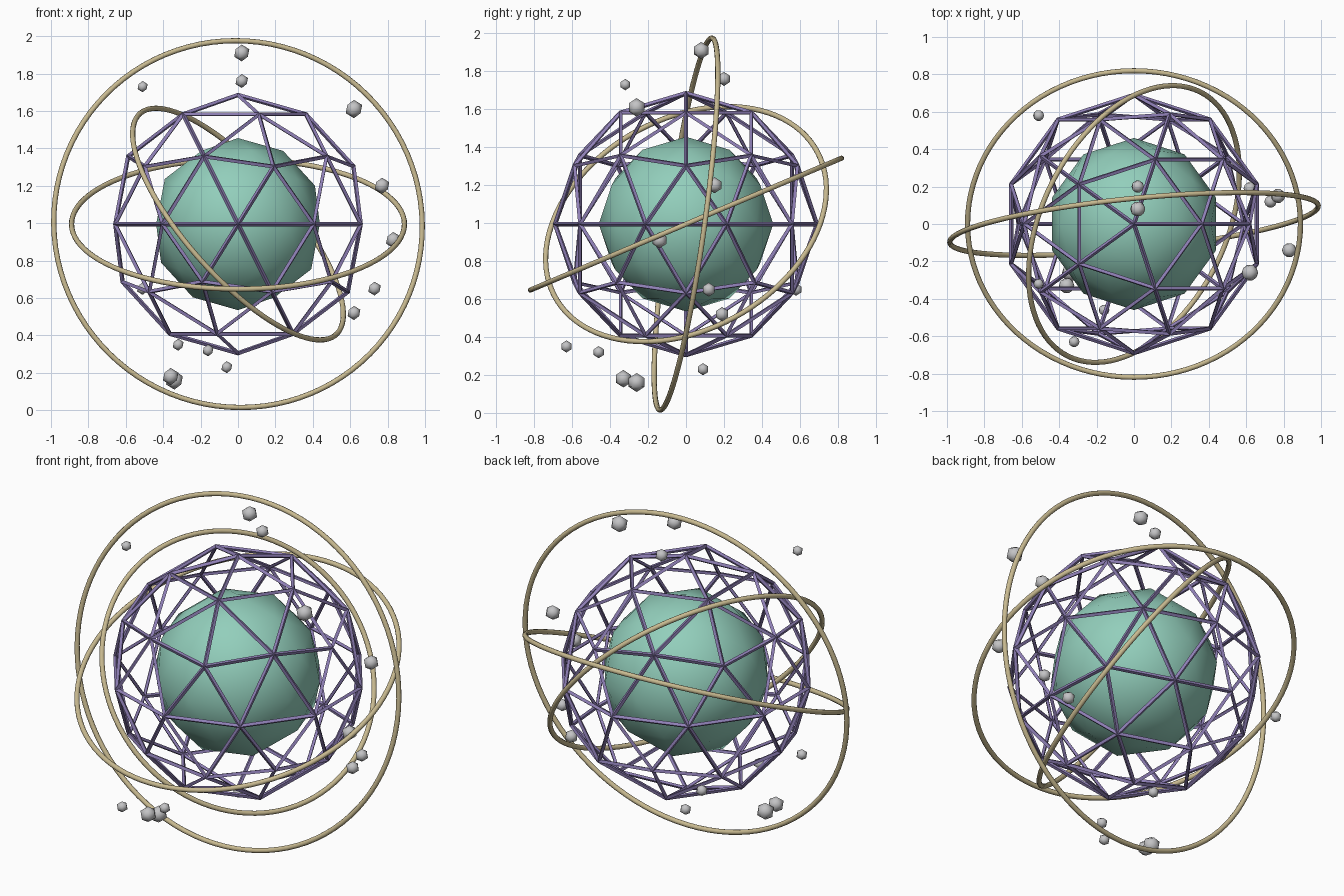
import bpy
from mathutils import Vector

cube = bpy.data.objects.get("Cube")
if cube:
    bpy.data.objects.remove(cube, do_unlink=True)

CENTRE = Vector((0, 0, 0.995))


def make_material(name, colour):
    mat = bpy.data.materials.new(name)
    mat.use_nodes = True
    rgba = (*colour, 1)
    mat.diffuse_color = rgba
    shader = next(n for n in mat.node_tree.nodes if n.type == 'BSDF_PRINCIPLED')
    shader.inputs["Base Color"].default_value = rgba
    return mat


mint = make_material("mint green", (0.29, 0.62, 0.50))
violet = make_material("dusty violet", (0.27, 0.21, 0.46))
sand = make_material("pale sand", (0.58, 0.49, 0.28))
grey = make_material("light grey", (0.55, 0.55, 0.56))


def finish(name, mat, smooth):
    obj = bpy.context.object
    obj.name = name
    obj.data.name = name
    obj.data.materials.append(mat)
    if smooth:
        bpy.ops.object.shade_smooth()
    else:
        bpy.ops.object.shade_flat()
    return obj


def icosphere(name, mat, radius, location, detail, smooth):
    bpy.ops.mesh.primitive_ico_sphere_add(
        subdivisions=detail, radius=radius, location=location)
    return finish(name, mat, smooth)


def ring(name, radius, normal):
    bpy.ops.mesh.primitive_torus_add(
        major_radius=radius, minor_radius=0.014,
        major_segments=96, minor_segments=10, location=CENTRE,
        rotation=Vector(normal).to_track_quat('Z', 'Y').to_euler())
    return finish(name, sand, True)


# Solid core
icosphere("core", mint, 0.46, CENTRE, 2, True)

# Open lattice around the core
cage = icosphere("cage", violet, 0.69, CENTRE, 2, False)
wire = cage.modifiers.new("struts", 'WIREFRAME')
wire.thickness = 0.024
wire.use_even_offset = True

# Three tilted orbit rings, each given by its axis
ring("outer_ring", 0.99, (-0.1, 1, -0.14))
ring("middle_ring", 0.89, (0, -0.39, 0.92))
ring("inner_ring", 0.79, (0.70, -0.35, 0.62))

# Scattered pebbles: x, y, z, radius
pebbles = [
    (0.02, 0.08, 1.91, 0.045),
    (0.02, 0.20, 1.76, 0.037),
    (0.62, -0.26, 1.61, 0.049),
    (-0.51, -0.32, 1.73, 0.03),
    (-0.51, 0.58, 0.65, 0.033),
    (0.77, 0.15, 1.20, 0.043),
    (0.83, -0.14, 0.91, 0.043),
    (0.73, 0.12, 0.65, 0.037),
    (0.62, 0.19, 0.52, 0.038),
    (-0.32, -0.63, 0.35, 0.032),
    (-0.16, -0.46, 0.32, 0.032),
    (-0.06, 0.09, 0.23, 0.032),
    (-0.36, -0.33, 0.18, 0.046),
    (-0.34, -0.26, 0.16, 0.05),
]
for i, (x, y, z, size) in enumerate(pebbles, 1):
    icosphere(f"pebble_{i}", grey, size, (x, y, z), 1, True)
